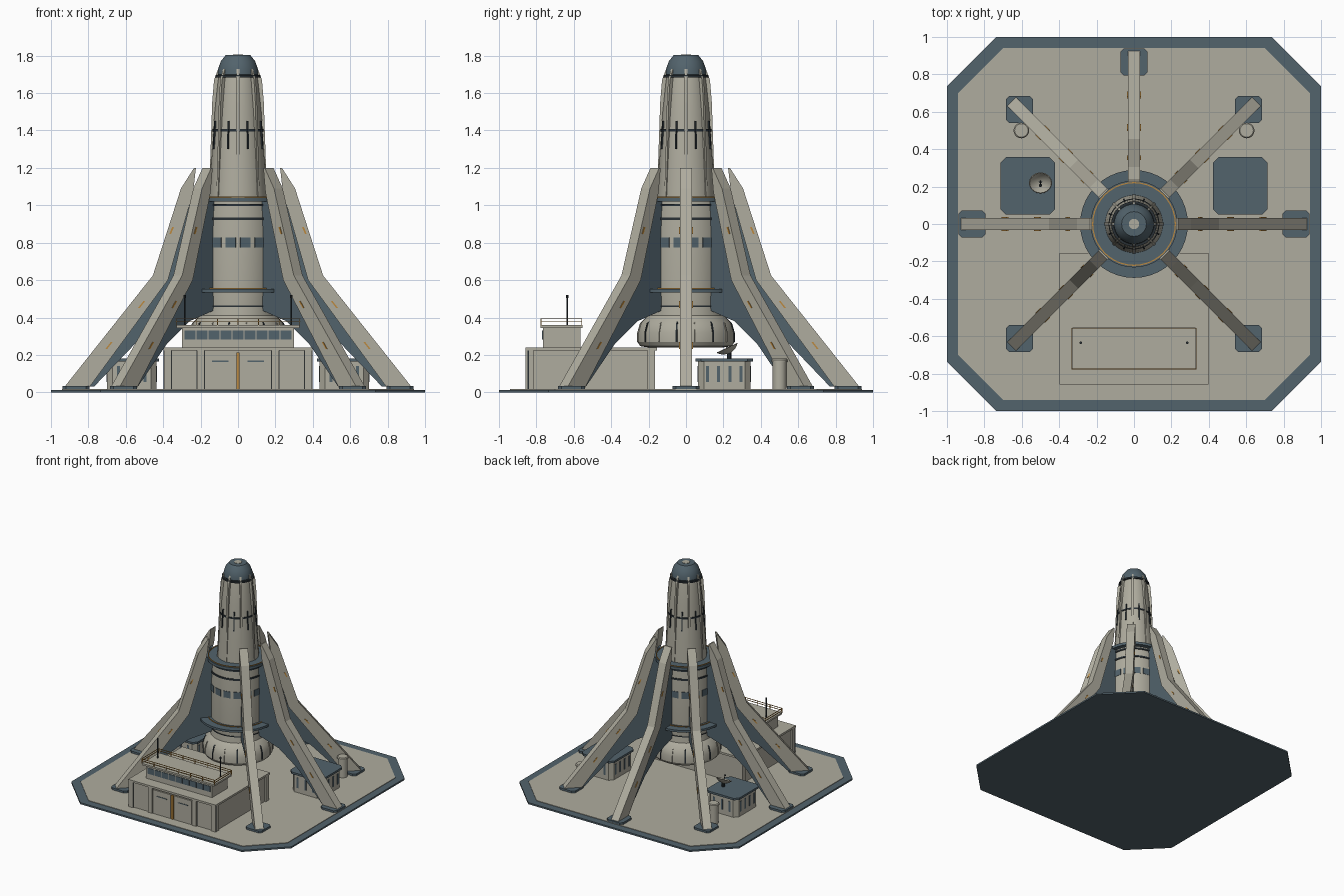
import bpy, bmesh, math
from mathutils import Matrix, Vector

if "Cube" in bpy.data.objects:
    bpy.data.objects.remove(bpy.data.objects["Cube"])


def material(name, col):
    m = bpy.data.materials.new(name)
    m.diffuse_color = (*col, 1)
    m.use_nodes = True
    m.node_tree.nodes["Principled BSDF"].inputs["Base Color"].default_value = m.diffuse_color
    return m


BEIGE = material("warm_grey", (0.43, 0.415, 0.345))
SLATE = material("slate_blue", (0.085, 0.125, 0.15))
DARK = material("charcoal", (0.022, 0.03, 0.036))
ORANGE = material("amber", (0.50, 0.25, 0.05))


def finish(name, bm, mat, rot=0.0, smooth=False):
    """Turn bmesh into an object, optionally turned about the z axis."""
    bmesh.ops.transform(bm, matrix=Matrix.Rotation(rot, 4, 'Z'), verts=bm.verts)
    bmesh.ops.recalc_face_normals(bm, faces=bm.faces)
    me = bpy.data.meshes.new(name)
    bm.to_mesh(me)
    bm.free()
    me.materials.append(mat)
    if smooth:
        me.polygons.foreach_set("use_smooth", [True] * len(me.polygons))
        me.set_sharp_from_angle(angle=math.radians(32))
    ob = bpy.data.objects.new(name, me)
    bpy.context.collection.objects.link(ob)
    return ob


def extrude(name, pts, vec, mat, rot=0.0):
    """Prism from a list of 3D points swept along vec."""
    bm = bmesh.new()
    f = bm.faces.new([bm.verts.new(p) for p in pts])
    r = bmesh.ops.extrude_face_region(bm, geom=[f], use_keep_orig=True)
    vs = [v for v in r["geom"] if isinstance(v, bmesh.types.BMVert)]
    bmesh.ops.translate(bm, vec=vec, verts=vs)
    return finish(name, bm, mat, rot)


def slab(name, x0, x1, y0, y1, z0, z1, mat, c=0.0, rot=0.0):
    """Box with optional chamfered plan corners."""
    if c:
        p = [(x0 + c, y0), (x1 - c, y0), (x1, y0 + c), (x1, y1 - c),
             (x1 - c, y1), (x0 + c, y1), (x0, y1 - c), (x0, y0 + c)]
    else:
        p = [(x0, y0), (x1, y0), (x1, y1), (x0, y1)]
    return extrude(name, [(x, y, z0) for x, y in p], (0, 0, z1 - z0), mat, rot)


def radial(name, prof, width, mat, ang):
    """Plate with an (r, z) outline standing radially at an angle."""
    return extrude(name, [(r, -width / 2, z) for r, z in prof], (0, width, 0), mat, ang)


def lathe(name, prof, mat, seg=40, loc=(0, 0, 0), closed=False, tilt=0.0):
    """Revolve an (r, z) profile; closed makes a ring section, else ends are capped."""
    bm = bmesh.new()
    rings = [[bm.verts.new((r * math.cos(a), r * math.sin(a), z))
              for a in [2 * math.pi * i / seg for i in range(seg)]] for r, z in prof]
    pairs = list(zip(rings, rings[1:])) + ([(rings[-1], rings[0])] if closed else [])
    for a, b in pairs:
        for i in range(seg):
            j = (i + 1) % seg
            bm.faces.new((a[i], a[j], b[j], b[i]))
    if not closed:
        bm.faces.new(rings[0])
        bm.faces.new(rings[-1])
    m = Matrix.Translation(loc) @ Matrix.Rotation(tilt, 4, 'X')
    bmesh.ops.transform(bm, matrix=m, verts=bm.verts)
    return finish(name, bm, mat, smooth=True)


def band(name, r0, r1, z0, z1, mat):
    return lathe(name, [(r0, z0), (r1, z0), (r1, z1), (r0, z1)], mat, closed=True)


def rod(name, x, y, z0, z1, r, mat, seg=8):
    return lathe(name, [(r, z0), (r, z1)], mat, seg, (x, y, 0))


# Ground pad
slab("pad_border", -1, 1, -1, 1, 0, 0.013, SLATE, 0.265)
slab("pad_deck", -0.94, 0.94, -0.94, 0.94, 0.01, 0.017, BEIGE, 0.24)

# Tower: engine bell, lower body, upper stage, dome
lathe("engine_bell", [(0.2, 0.24), (0.245, 0.247), (0.26, 0.27), (0.26, 0.32), (0.245, 0.37),
                      (0.205, 0.41), (0.2, 0.46)], BEIGE)
lathe("lower_body", [(0.197, 0.46), (0.203, 0.54), (0.203, 0.85), (0.195, 1.02)], BEIGE)
lathe("upper_stage", [(0.155, 1.02), (0.145, 1.2), (0.125, 1.5), (0.108, 1.66), (0.1, 1.7)], BEIGE)
lathe("dome", [(0.095, 1.685), (0.108, 1.70), (0.106, 1.73), (0.092, 1.77), (0.066, 1.803),
               (0.03, 1.803)], SLATE)
lathe("dome_cap", [(0.028, 1.80), (0.028, 1.806)], BEIGE, 20)
band("top_ring", 0.108, 0.121, 1.684, 1.696, DARK)
band("upper_band", 0.12, 0.136, 1.395, 1.407, DARK)
band("body_band_high", 0.19, 0.203, 0.995, 1.008, DARK)
band("body_band_low", 0.19, 0.205, 0.922, 0.936, DARK)
band("bell_seam", 0.19, 0.202, 0.457, 0.463, DARK)

# Round platforms with amber rims
band("lower_platform", 0.19, 0.288, 0.535, 0.552, SLATE)
band("lower_platform_rim", 0.222, 0.228, 0.55, 0.557, ORANGE)
band("upper_platform", 0.14, 0.232, 1.02, 1.042, SLATE)
band("upper_platform_rim", 0.218, 0.224, 1.04, 1.047, ORANGE)

# Body windows, bell ribs, upper ribs and dark slits around the tower
for i in range(16):
    a = math.radians(11.25 + 22.5 * i)
    slab("body_window", 0.19, 0.205, -0.028, 0.028, 0.775, 0.828, SLATE, rot=a)
    radial("bell_rib", [(0.2, 0.27), (0.265, 0.27), (0.265, 0.32), (0.25, 0.37), (0.2, 0.4)],
           0.008, DARK if i % 2 else BEIGE, a)
for i in range(8):
    a = math.radians(45 * i)
    radial("upper_rib", [(0.13, 1.04), (0.158, 1.04), (0.15, 1.2), (0.138, 1.55), (0.128, 1.67),
                         (0.106, 1.73), (0.09, 1.69)], 0.014, BEIGE, a)
    radial("upper_slit", [(0.12, 1.3), (0.146, 1.3), (0.136, 1.45), (0.115, 1.45)],
           0.008, DARK, a + math.radians(22.5))

# Seven splayed legs (none at the front)
BEAM = [(0.935, 0.02), (0.455, 0.625), (0.305, 1.09), (0.235, 1.2), (0.225, 1.2),
        (0.24, 1.07), (0.375, 0.6), (0.8, 0.02)]
WEB = [(0.19, 1.03), (0.255, 1.05), (0.385, 0.6), (0.81, 0.03), (0.77, 0.03),
       (0.55, 0.26), (0.38, 0.38), (0.19, 0.44)]
MARKS = [(0.35, 0.865, 0.33), (0.51, 0.47, 0.62), (0.685, 0.25, 0.62)]
for deg in (0, 45, 90, 135, 180, 225, 315):
    a = math.radians(deg)
    radial("leg_beam", BEAM, 0.066, BEIGE, a)
    radial("leg_web", WEB, 0.026, SLATE, a)
    for r, z, k in MARKS:
        dx, dz = 0.045 * k, -0.036
        radial("leg_marking", [(r - dx / 2, z - dz / 2), (r - dx / 2 + 0.01, z - dz / 2),
                               (r + dx / 2 + 0.01, z + dz / 2), (r + dx / 2, z + dz / 2)],
               0.074, ORANGE, a)
    cx, cy = 0.866 * math.cos(a), 0.866 * math.sin(a)
    slab("foot_pad", cx - 0.073, cx + 0.073, cy - 0.073, cy + 0.073, 0.012, 0.033, SLATE, 0.02)

# Front hangar building
slab("hangar_walls", -0.385, 0.385, -0.845, -0.165, 0.015, 0.226, BEIGE)
slab("hangar_roof", -0.398, 0.398, -0.858, -0.155, 0.224, 0.24, BEIGE)
for x in (-0.375, -0.2, 0.2, 0.375):
    slab("hangar_pilaster", x - 0.02, x + 0.02, -0.857, -0.84, 0.015, 0.226, BEIGE)
    slab("pilaster_shadow_gap", x - 0.023, x + 0.023, -0.847, -0.84, 0.015, 0.226, DARK)
for s in (-1, 1):
    slab("hangar_door", s * 0.095 - 0.08, s * 0.095 + 0.08, -0.852, -0.84, 0.017, 0.212, BEIGE)
    slab("door_slot", s * 0.095 - 0.045, s * 0.095 + 0.045, -0.855, -0.85, 0.163, 0.169, SLATE)
    for y in (-0.835, -0.185):
        slab("side_pilaster", s * 0.388 - 0.008, s * 0.388 + 0.008, y - 0.02, y + 0.02,
             0.015, 0.226, BEIGE)
slab("door_stripe", -0.009, 0.009, -0.855, -0.84, 0.017, 0.212, ORANGE)

# Control cabin on the hangar roof
slab("cabin_walls", -0.3, 0.3, -0.765, -0.565, 0.238, 0.348, BEIGE)
slab("cabin_roof", -0.33, 0.33, -0.778, -0.553, 0.345, 0.359, BEIGE)
for i in range(9):
    x = -0.256 + 0.064 * i
    slab("cabin_window", x - 0.029, x + 0.029, -0.769, -0.76, 0.283, 0.33, SLATE)
for z in (0.376, 0.392):
    for y in (-0.775, -0.557):
        slab("cabin_rail", -0.335, 0.335, y - 0.002, y + 0.002, z, z + 0.004, ORANGE)
    for x in (-0.333, 0.333):
        slab("cabin_rail_end", x - 0.002, x + 0.002, -0.777, -0.555, z, z + 0.004, ORANGE)
for i in range(7):
    for y in (-0.775, -0.557):
        x = -0.33 + 0.11 * i
        slab("rail_post", x - 0.002, x + 0.002, y - 0.002, y + 0.002, 0.357, 0.394, ORANGE)
for x in (-0.285, 0.285):
    rod("antenna", x, -0.635, 0.357, 0.51, 0.004, DARK)
    rod("antenna_tip", x, -0.635, 0.505, 0.52, 0.007, DARK)

# Rear huts with slate roofs, slit windows, and storage tanks
for s in (-1, 1):
    cx = s * 0.568
    slab("hut_walls", cx - 0.133, cx + 0.133, 0.065, 0.345, 0.015, 0.168, BEIGE, 0.03)
    slab("hut_roof", cx - 0.146, cx + 0.146, 0.05, 0.358, 0.165, 0.181, SLATE, 0.03)
    for y in (0.115, 0.175, 0.235, 0.295):
        slab("hut_side_window", cx - 0.136, cx + 0.136, y - 0.008, y + 0.008, 0.055, 0.14, SLATE)
    for x in (-0.07, 0, 0.07):
        slab("hut_end_window", cx + x - 0.008, cx + x + 0.008, 0.062, 0.348, 0.055, 0.14, SLATE)
    lathe("storage_tank", [(0.037, 0.015), (0.037, 0.165)], BEIGE, 20, (s * 0.602, 0.5, 0))
    lathe("tank_cap", [(0.042, 0.162), (0.042, 0.174), (0.036, 0.18)], BEIGE, 20,
          (s * 0.602, 0.5, 0))

# Dish antenna on the left hut
rod("dish_mast", -0.5, 0.23, 0.178, 0.215, 0.012, DARK)
lathe("dish_bowl", [(0.012, -0.006), (0.04, 0.004), (0.062, 0.024), (0.058, 0.026), (0.036, 0.01),
                    (0.008, 0.001)], BEIGE, 20, (-0.5, 0.23, 0.215), tilt=math.radians(25))
lathe("dish_feed", [(0.003, 0.0), (0.003, 0.05), (0.008, 0.052), (0.008, 0.06)], DARK, 8,
      (-0.5, 0.23, 0.215), tilt=math.radians(25))
